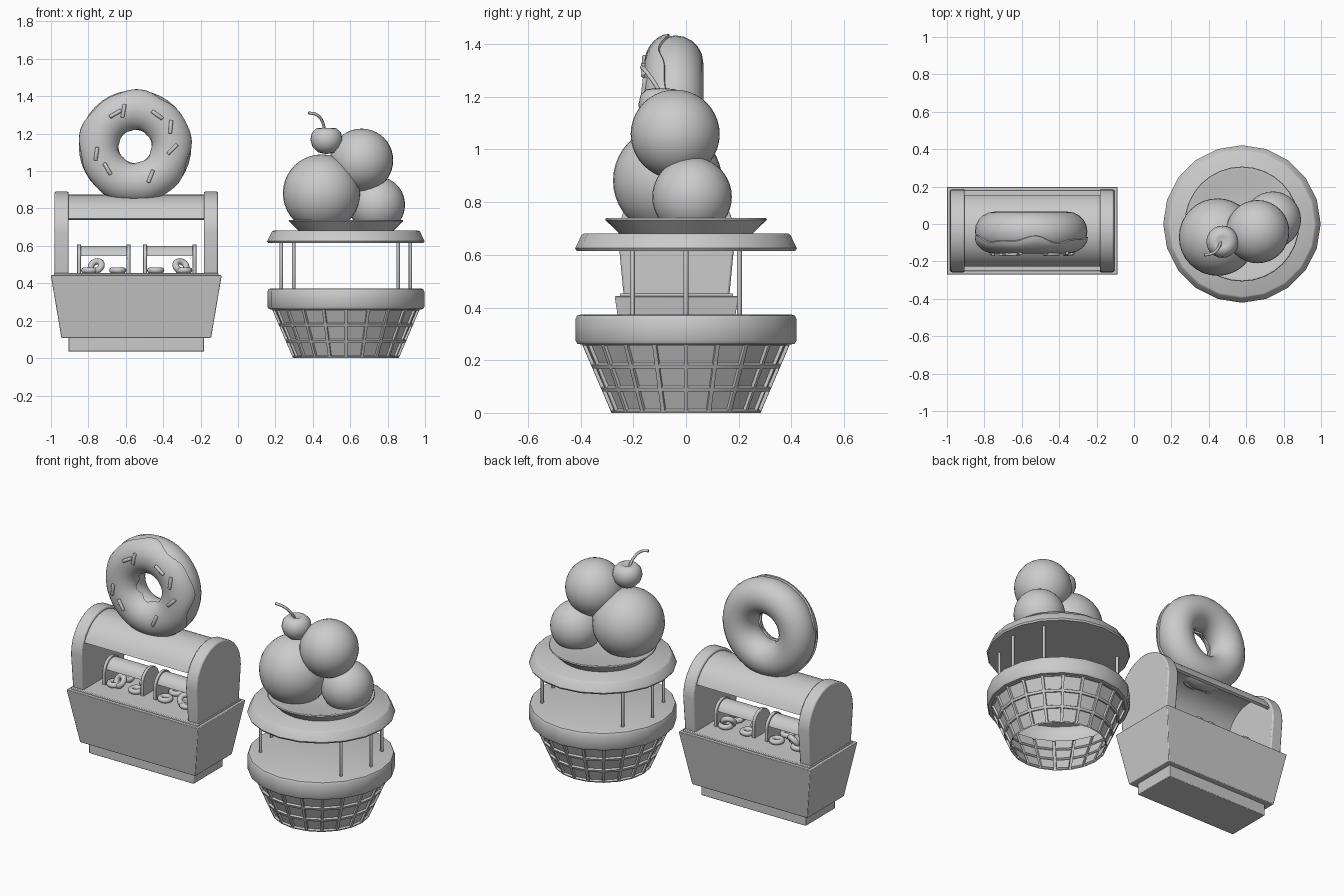
import bpy, bmesh
from math import sin, cos, pi, radians, sqrt, hypot, tau
from mathutils import Vector, Matrix

if "Cube" in bpy.data.objects:
    bpy.data.objects.remove(bpy.data.objects["Cube"])

CONE = Vector((0.577, 0.0, 0.0))     # centre of the ice cream kiosk
SHOP_X, SHOP_Y = -0.544, -0.036      # centre of the donut kiosk


def finish(bm, name, angle=35, bevel=0):
    bmesh.ops.recalc_face_normals(bm, faces=bm.faces)
    mesh = bpy.data.meshes.new(name)
    bm.to_mesh(mesh)
    bm.free()
    ob = bpy.data.objects.new(name, mesh)
    bpy.context.collection.objects.link(ob)
    if bevel:
        mod = ob.modifiers.new("soft_edges", "BEVEL")
        mod.width, mod.segments, mod.limit_method = bevel, 2, "ANGLE"
    bpy.ops.object.select_all(action="DESELECT")
    ob.select_set(True)
    bpy.context.view_layer.objects.active = ob
    bpy.ops.object.shade_smooth_by_angle(angle=radians(angle))
    return ob


def lathe(bm, profile, sides, centre):
    """Revolve (radius, z) points; a zero radius closes the end."""
    rings = []
    for r, z in profile:
        steps = sides if r else 1
        rings.append([bm.verts.new(centre + Vector((r * cos(tau * i / sides), r * sin(tau * i / sides), z)))
                      for i in range(steps)])
    for a, b in zip(rings, rings[1:]):
        for i in range(sides):
            j = (i + 1) % sides
            loop = [a[i % len(a)], a[j % len(a)], b[j % len(b)], b[i % len(b)]]
            bm.faces.new(list(dict.fromkeys(loop)))


def turned(name, profile, sides, centre=CONE, angle=35):
    bm = bmesh.new()
    lathe(bm, profile, sides, centre)
    return finish(bm, name, angle)


def prism(name, outline, x0, x1, bevel=0):
    """Extrude a (y, z) outline from x0 to x1."""
    bm = bmesh.new()
    face = bm.faces.new([bm.verts.new((x0, y, z)) for y, z in outline])
    ext = bmesh.ops.extrude_face_region(bm, geom=[face])["geom"]
    bmesh.ops.translate(bm, vec=(x1 - x0, 0, 0), verts=[v for v in ext if isinstance(v, bmesh.types.BMVert)])
    return finish(bm, name, 35, bevel)


def tapered_box(name, centre, half_low, half_high, z0, z1, bevel=0.004):
    bm = bmesh.new()
    bmesh.ops.create_cube(bm, size=2)
    for v in bm.verts:
        half, z = (half_high, z1) if v.co.z > 0 else (half_low, z0)
        v.co = (centre[0] + v.co.x * half[0], centre[1] + v.co.y * half[1], z)
    return finish(bm, name, 35, bevel)


def ball(name, centre, radius, squash=1.0):
    bm = bmesh.new()
    bmesh.ops.create_uvsphere(bm, u_segments=32, v_segments=20, radius=radius,
                              matrix=Matrix.Translation(centre) @ Matrix.Diagonal((1, 1, squash, 1)))
    return finish(bm, name, 60)


def ring(name, centre, major, minor, tilt=(0, 0), sides=(32, 16)):
    bm = bmesh.new()
    nu, nv = sides
    grid = [[bm.verts.new(((major + minor * cos(tau * j / nv)) * cos(tau * i / nu),
                           (major + minor * cos(tau * j / nv)) * sin(tau * i / nu),
                           minor * sin(tau * j / nv))) for j in range(nv)] for i in range(nu)]
    for i in range(nu):
        for j in range(nv):
            k, m = (i + 1) % nu, (j + 1) % nv
            bm.faces.new((grid[i][j], grid[k][j], grid[k][m], grid[i][m]))
    bm.transform(Matrix.Translation(centre) @ Matrix.Rotation(tilt[1], 4, "Z") @ Matrix.Rotation(tilt[0], 4, "X"))
    return finish(bm, name, 60)


def rod(name, a, b, radius, sides=10):
    a, b = Vector(a), Vector(b)
    bm = bmesh.new()
    turn = (b - a).to_track_quat("Z", "Y").to_matrix().to_4x4()
    bmesh.ops.create_cone(bm, cap_ends=True, segments=sides, radius1=radius, radius2=radius,
                          depth=(b - a).length, matrix=Matrix.Translation((a + b) / 2) @ turn)
    return finish(bm, name, 40, radius * 0.4)


def barrel_case(name, x, half_x, panel, half_y, foot, z0, spring, roof_r, thick, start):
    """Two arched end panels carrying a curved roof."""
    arc = [pi * i / 16 for i in range(17)]
    outline = [(SHOP_Y + half_y * cos(a), spring + half_y * sin(a)) for a in arc]
    outline += [(SHOP_Y - foot, z0), (SHOP_Y + foot, z0)]
    for side, s in (("right", -1), ("left", 1)):
        prism(f"{name}_{side}_panel", outline, x + s * half_x, x + s * (half_x - panel), panel * 0.1)
    sweep = [start + (pi - 2 * start) * i / 16 for i in range(17)]
    shell = [(SHOP_Y + roof_r * cos(a), spring + roof_r * sin(a)) for a in sweep]
    inner = roof_r - thick
    shell += [(SHOP_Y + inner * cos(a), spring + inner * sin(a)) for a in reversed(sweep)]
    prism(f"{name}_roof", shell, x - half_x + panel * 0.8, x + half_x - panel * 0.8)


# Waffle basket: open cone with recessed cells
bm = bmesh.new()
lathe(bm, [(0.283 + 0.112 * i / 3, 0.262 * i / 3) for i in range(4)], 20, CONE)
bmesh.ops.recalc_face_normals(bm, faces=bm.faces)
if any(f.normal.dot(f.calc_center_median() - CONE - Vector((0, 0, 0.13))) < 0 for f in list(bm.faces)[20:40]):
    bmesh.ops.reverse_faces(bm, faces=bm.faces)
bmesh.ops.inset_individual(bm, faces=list(bm.faces), thickness=0.011, depth=0)
cells = [f for f in bm.faces if all(len(e.link_faces) == 2 for e in f.edges)]
cells = bm.faces[:] if not cells else bm.faces[:60]
bmesh.ops.inset_individual(bm, faces=cells, thickness=0.003, depth=-0.012)
finish(bm, "waffle_basket", 20)

# Counter, posts, canopy and dish
turned("counter", [(0.385, 0.258), (0.412, 0.262), (0.42, 0.275), (0.42, 0.355), (0.413, 0.369),
                   (0.4, 0.373), (0, 0.373)], 20)
for i, deg in enumerate((0, 36, 144, 180, 216, 324)):
    foot = CONE + Vector((0.345 * cos(radians(deg)), 0.345 * sin(radians(deg)), 0.36))
    rod(f"post_{i + 1}", foot, foot + Vector((0, 0, 0.28)), 0.01)
turned("canopy", [(0, 0.618), (0.415, 0.615), (0.421, 0.625), (0.396, 0.676), (0.388, 0.681), (0, 0.681)], 20)
turned("dish", [(0, 0.678), (0.25, 0.678), (0.307, 0.733), (0.304, 0.739), (0.29, 0.739), (0.24, 0.725),
                (0, 0.725)], 32)

# Scoops and cherry
ball("large_scoop", (0.447, -0.07, 0.882), 0.207)
ball("top_scoop", (0.661, -0.041, 1.058), 0.169)
ball("small_scoop", (0.742, 0.023, 0.82), 0.151)
cx, cy = 0.473, -0.095
turned("cherry", [(0, 1.09), (0.045, 1.1), (0.075, 1.13), (0.086, 1.168), (0.078, 1.205), (0.055, 1.228),
                  (0.03, 1.231), (0, 1.215)], 24, Vector((cx, cy, 0)), 60)
curve = bpy.data.curves.new("cherry_stem", "CURVE")
curve.dimensions, curve.bevel_depth, curve.bevel_resolution, curve.use_fill_caps = "3D", 0.008, 2, True
path = [(cx - 0.01, cy, 1.21), (cx - 0.02, cy - 0.03, 1.26), (cx - 0.05, cy - 0.06, 1.3), (cx - 0.097, cy - 0.072, 1.312)]
spline = curve.splines.new("BEZIER")
spline.bezier_points.add(len(path) - 1)
for p, co in zip(spline.bezier_points, path):
    p.co = co
    p.handle_left_type = p.handle_right_type = "AUTO"
bpy.context.collection.objects.link(bpy.data.objects.new("cherry_stem", curve))

# Donut kiosk body
MID = (SHOP_X, SHOP_Y)
tapered_box("plinth", MID, (0.363, 0.145), (0.363, 0.145), 0.035, 0.112)
tapered_box("body", MID, (0.4, 0.182), (0.457, 0.235), 0.108, 0.443)
tapered_box("counter_slab", MID, (0.44, 0.215), (0.44, 0.215), 0.44, 0.454)
barrel_case("kiosk", SHOP_X, 0.437, 0.076, 0.222, 0.2, 0.44, 0.668, 0.206, 0.018, radians(22))

# Two small display cases with donuts
for side, x in (("right", -0.718), ("left", -0.365)):
    s = -1 if side == "right" else 1
    barrel_case(f"{side}_display", x, 0.142, 0.02, 0.078, 0.078, 0.45, 0.53, 0.07, 0.008, radians(14))
    for row, y in (("front", -0.055), ("back", 0.055)):
        for n, dx in enumerate((-0.075, 0.075)):
            ring(f"{side}_{row}_flat_donut_{n + 1}", (x + dx, SHOP_Y + y, 0.469), 0.03, 0.016, sides=(20, 10))
        ring(f"{side}_{row}_leaning_donut", (x + s * 0.05 + 0.01, SHOP_Y + y * 0.9, 0.492), 0.031, 0.017,
             (radians(55), radians(25 * s)), (20, 10))

# Giant donut
DX, DY, DZ, MAJOR, MINOR = -0.55, -0.04, 1.132, 0.195, 0.106
ring("giant_donut", (DX, DY, DZ), MAJOR, MINOR, (pi / 2, 0), (40, 20))

# Icing: a slightly larger front skin with a wavy rim
bm = bmesh.new()
around, across = 64, 14
skin = MINOR + 0.012
rows = []
for i in range(around):
    u = tau * i / around
    outer = radians(66 + 8 * sin(5 * u) + 5 * sin(9 * u + 1))
    inner = radians(-68 + 5 * sin(6 * u))
    row = []
    for j in range(-1, across + 2):
        t = min(max(j / across, 0), 1)
        r = MINOR - 0.004 if j in (-1, across + 1) else skin - (0.004 if t in (0, 1) else 0)
        v = inner + (outer - inner) * t
        d = MAJOR + r * sin(v)
        row.append(bm.verts.new((DX + d * cos(u), DY - r * cos(v), DZ + d * sin(u))))
    rows.append(row)
for i, a in enumerate(rows):
    b = rows[(i + 1) % around]
    for j in range(len(a) - 1):
        bm.faces.new((a[j], b[j], b[j + 1], a[j + 1]))
finish(bm, "icing", 50)

# Sprinkles: offset from the donut centre and slant in degrees
sprinkles = [(-0.105, 0.175, 30), (-0.062, 0.19, 80), (0.118, 0.168, -35), (0.19, 0.105, 85),
             (0.2, -0.015, 45), (-0.207, -0.04, 82), (-0.148, -0.12, -60), (0.083, -0.16, 68)]
for n, (dx, dz, slant) in enumerate(sprinkles):
    ends = []
    for s in (-0.036, 0.036):
        px, pz = dx + s * cos(radians(slant)), dz + s * sin(radians(slant))
        drop = sqrt(max(skin ** 2 - (hypot(px, pz) - MAJOR) ** 2, 0))
        ends.append((DX + px, DY - drop - 0.004, DZ + pz))
    rod(f"sprinkle_{n + 1}", ends[0], ends[1], 0.011, 8)
